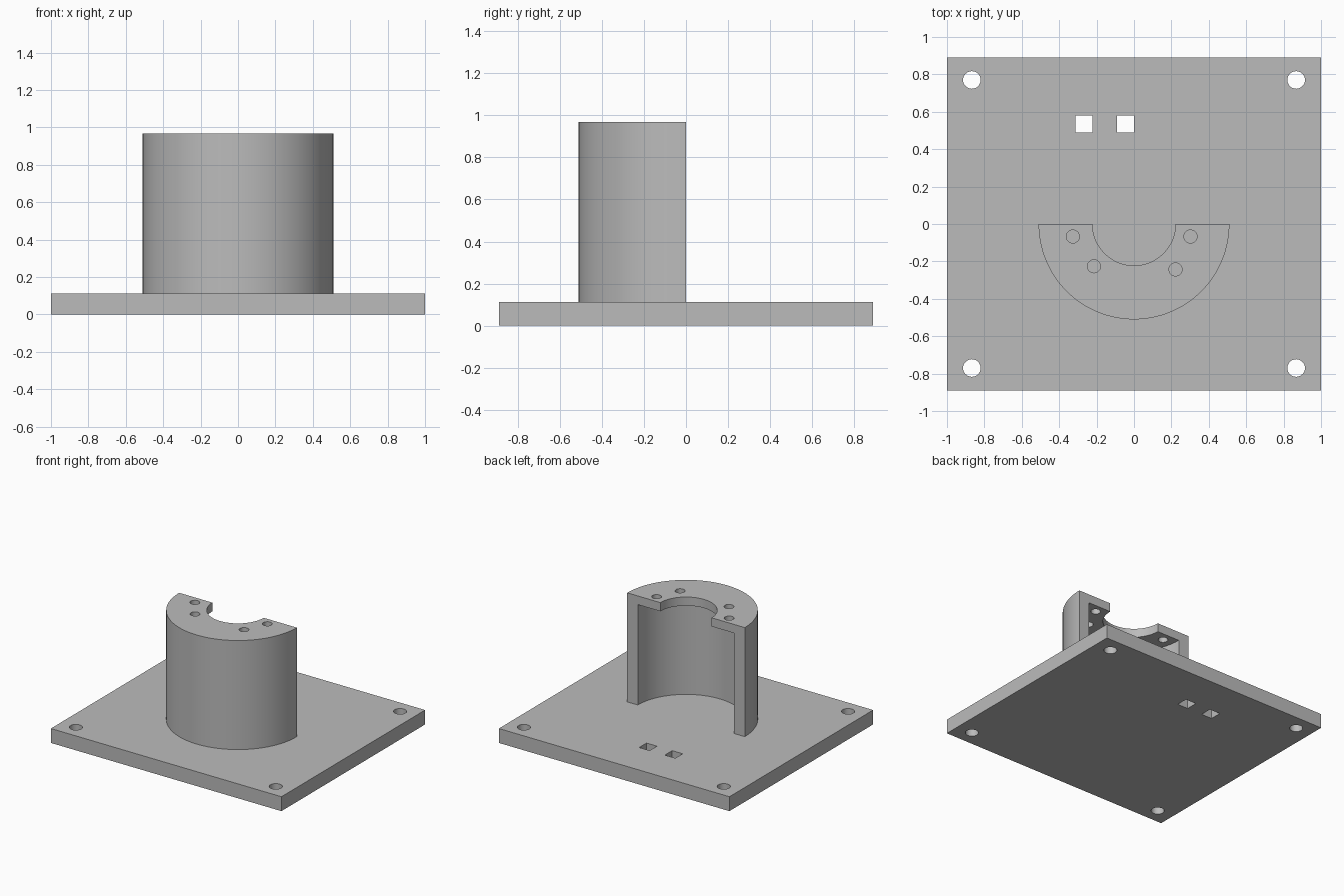
import bpy, bmesh, math
from mathutils import Matrix, Vector

cube = bpy.data.objects.get("Cube")
if cube:
    bpy.data.objects.remove(cube)

PLATE_TOP, TOP = 0.113, 0.968
OUTER, INNER, BORE, CAP = 0.51, 0.418, 0.222, 0.068

grey = bpy.data.materials.new("plain grey")
grey.use_nodes = True
colour = (0.5, 0.5, 0.5, 1)
grey.diffuse_color = colour
grey.node_tree.nodes["Principled BSDF"].inputs["Base Color"].default_value = colour


def finish(bm, name):
    bmesh.ops.recalc_face_normals(bm, faces=bm.faces)
    mesh = bpy.data.meshes.new(name)
    bm.to_mesh(mesh)
    bm.free()
    mesh.materials.append(grey)
    obj = bpy.data.objects.new(name, mesh)
    bpy.context.collection.objects.link(obj)
    return obj


def add_box(bm, centre, size):
    matrix = Matrix.Translation(centre) @ Matrix.Diagonal((*size, 1))
    bmesh.ops.create_cube(bm, size=1, matrix=matrix)


def add_pin(bm, x, y, z, radius, depth):
    bmesh.ops.create_cone(bm, cap_ends=True, segments=32, radius1=radius, radius2=radius,
                          depth=depth, matrix=Matrix.Translation((x, y, z)))


def cut(obj, cutter):
    cutter.hide_render = True
    mod = obj.modifiers.new("holes", "BOOLEAN")
    mod.operation = "DIFFERENCE"
    mod.solver = "EXACT"
    mod.object = cutter
    bpy.ops.object.select_all(action="DESELECT")
    bpy.context.view_layer.objects.active = obj
    obj.select_set(True)
    bpy.ops.object.modifier_apply(modifier=mod.name)
    bpy.data.objects.remove(cutter)
    bpy.ops.object.shade_smooth_by_angle(angle=math.radians(30))


# Base plate with corner screw holes and two square slots
bm = bmesh.new()
add_box(bm, (0, 0, PLATE_TOP / 2), (2, 1.78, PLATE_TOP))
plate = finish(bm, "base_plate")

bm = bmesh.new()
for sx in (-1, 1):
    for sy in (-1, 1):
        add_pin(bm, sx * 0.867, sy * 0.77, PLATE_TOP / 2, 0.047, 0.4)
for x in (-0.268, -0.045):
    add_box(bm, (x, 0.534, PLATE_TOP / 2), (0.091, 0.091, 0.4))
cut(plate, finish(bm, "plate_cutter"))

# Half-round housing: wall and inward cap revolved as one profile
bm = bmesh.new()
profile = [(INNER, PLATE_TOP), (OUTER, PLATE_TOP), (OUTER, TOP),
           (BORE, TOP), (BORE, TOP - CAP), (INNER, TOP - CAP)]
face = bm.faces.new([bm.verts.new((-r, 0, z)) for r, z in profile])
start = bmesh.ops.duplicate(bm, geom=[face, *face.edges, *face.verts])["geom"]
bmesh.ops.spin(bm, geom=start, cent=Vector(), axis=(0, 0, 1), angle=math.pi, steps=64)
bmesh.ops.remove_doubles(bm, verts=bm.verts, dist=0.0001)
housing = finish(bm, "half_round_housing")

# Screw holes through the cap
bm = bmesh.new()
for x, y in ((-0.327, -0.067), (0.302, -0.067), (-0.214, -0.226), (0.222, -0.243)):
    add_pin(bm, x, y, TOP - CAP / 2, 0.035, 0.2)
cut(housing, finish(bm, "cap_cutter"))
